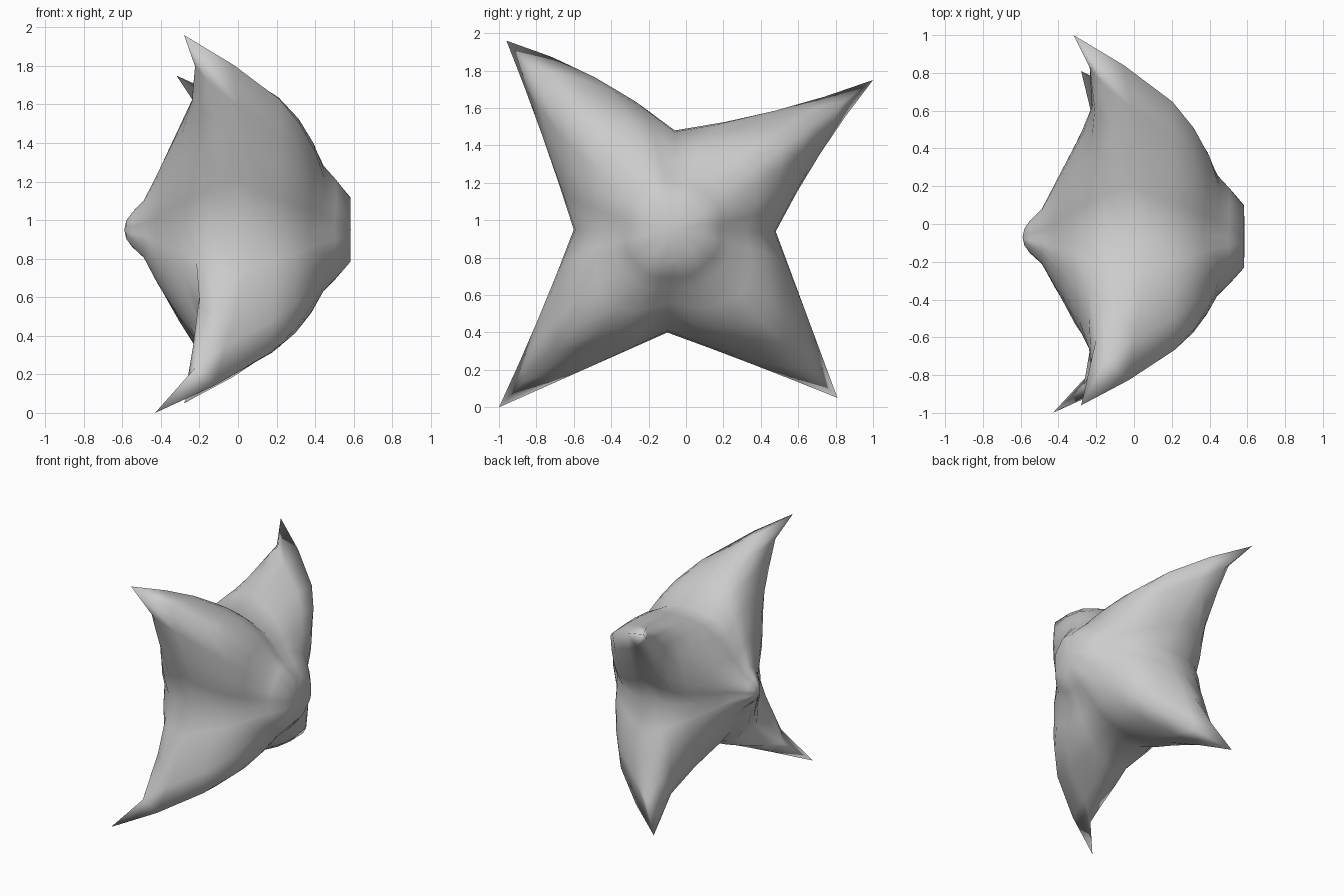
import bpy, bmesh
from mathutils import Vector

if "Cube" in bpy.data.objects:
    bpy.data.objects.remove(bpy.data.objects["Cube"])

# Star outline seen along x: tips (x, y, z) and valleys (y, z), in order round the body
C = Vector((-0.07, 0.95))
tips = [(-0.28, -0.96, 1.96), (-0.32, 1.0, 1.75), (-0.28, 0.81, 0.05), (-0.43, -1.0, 0.0)]
valleys = [(-0.06, 1.48), (0.48, 0.94), (-0.10, 0.40), (-0.60, 0.95)]  # valley after each tip
# Outward bulge of the outline between tip->valley and valley->next tip
bulge = [(0.05, -0.03), (-0.025, 0.0), (-0.005, 0.0), (-0.01, -0.01)]
hollow = [0.0, 0.03, 0.02, 0.12]  # how far each arm is hollowed on its inner side

# Profile from +x pole to -x pole: (tip fraction, tip x, valley fraction, valley x)
RIM = 7
rings = [
    (0.12, 0.583, 0.30, 0.583), (0.20, 0.51, 0.46, 0.50), (0.26, 0.45, 0.56, 0.44),
    (0.40, 0.40, 0.70, 0.37), (0.54, 0.32, 0.83, 0.29), (0.67, 0.21, 0.92, 0.20),
    (0.85, -0.04, 0.985, 0.10), (1.00, -0.30, 1.00, 0.00),
    (0.84, -0.23, 0.965, -0.13), (0.66, -0.24, 0.89, -0.24), (0.50, -0.29, 0.72, -0.335),
    (0.27, -0.395, 0.45, -0.425), (0.12, -0.49, 0.25, -0.485),
    (0.065, -0.55, 0.155, -0.55), (0.035, -0.58, 0.08, -0.58)]
STEPS = 4  # columns between a tip and a valley


def ring_points(idx, ft, xt, fv, xv):
    corners = []
    for t, v, h in zip(tips, valleys, hollow):
        p = C + (Vector(t[1:]) - C) * ft
        x = xt + (t[0] + 0.30) * ft ** (3 if idx <= RIM else 6)
        if idx > RIM:
            x += h * max(0.0, 1 - abs(ft - 0.62) / 0.24)
        corners.append(Vector((x, p.x, p.y)))
        p = C + (Vector(v) - C) * fv
        corners.append(Vector((xv, p.x, p.y)))
    pts = []
    for i, a in enumerate(corners):
        b = corners[(i + 1) % 8]
        out = Vector((0, -(b.z - a.z), b.y - a.y)).normalized()
        side = 0.05 * ft * (1 - ft) * 4       # rounds the arm ridges
        for k in range(STEPS):
            w = k / STEPS
            arch = 4 * w * (1 - w)
            p = a.lerp(b, w) + out * (bulge[i // 2][i % 2] * ft + side) * arch
            if idx == RIM:                    # rim stays level, then sweeps to the tip
                to_tip = 1 - w if i % 2 == 0 else w
                tip, val = (a, b) if i % 2 == 0 else (b, a)
                p.x = val.x + (tip.x - val.x) * to_tip ** 2.3
            pts.append(p)
    return pts


# Curved four-pointed body with a flat boss on one side and a small nub on the other
bm = bmesh.new()
loops = [[bm.verts.new(p) for p in ring_points(i, *r)] for i, r in enumerate(rings)]
n = len(loops[0])
for a, b in zip(loops, loops[1:]):
    for i in range(n):
        j = (i + 1) % n
        bm.faces.new((a[i], a[j], b[j], b[i]))
for loop, x in ((loops[0], 0.585), (loops[-1], -0.59)):
    pole = bm.verts.new((x, C.x, C.y))
    for i in range(n):
        bm.faces.new((pole, loop[i], loop[(i + 1) % n]))
bmesh.ops.recalc_face_normals(bm, faces=bm.faces)
for f in bm.faces:
    f.smooth = True
mesh = bpy.data.meshes.new("star_body")
bm.to_mesh(mesh)
bm.free()
body = bpy.data.objects.new("star_body", mesh)
bpy.context.collection.objects.link(body)
